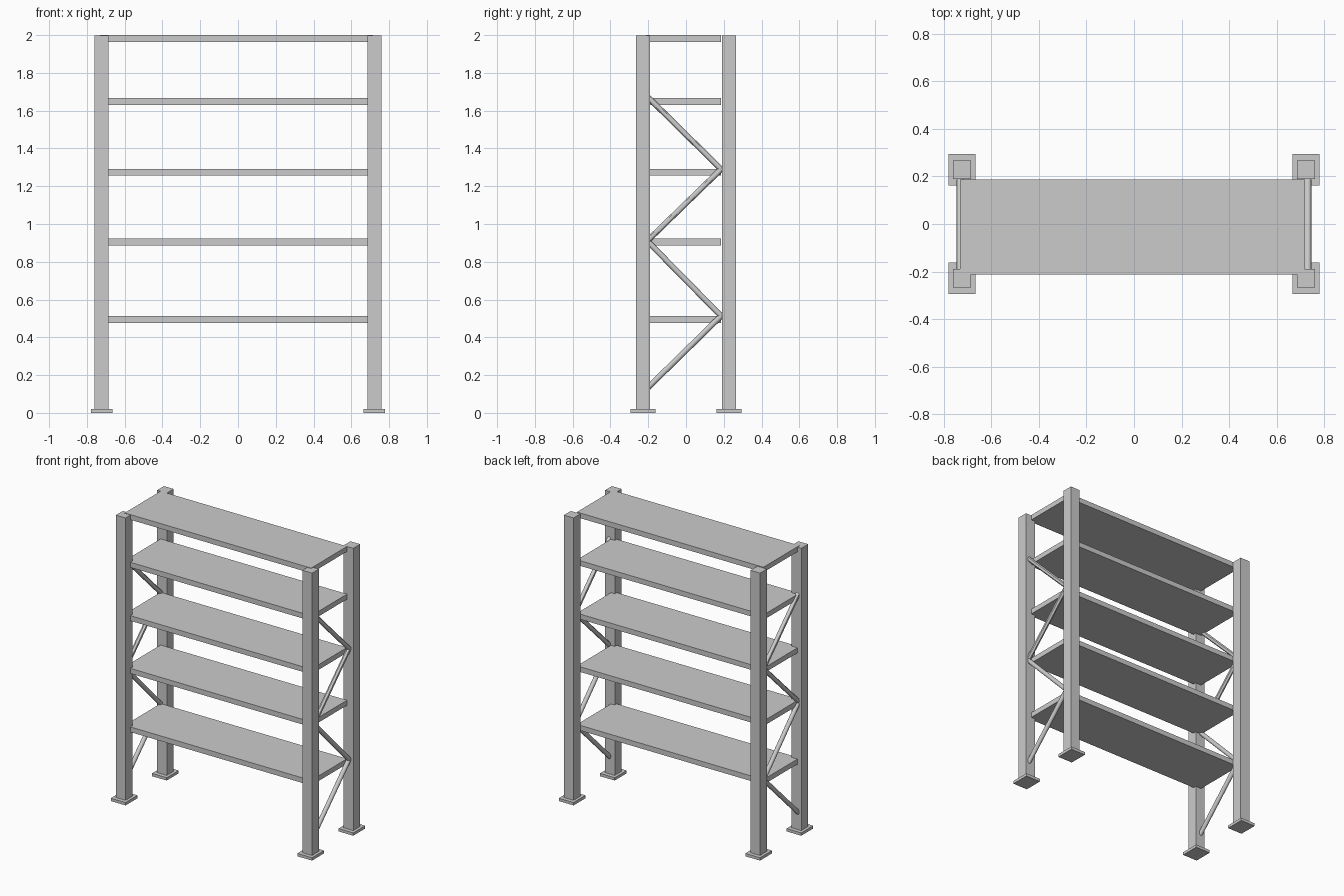
import bpy
from mathutils import Vector

if "Cube" in bpy.data.objects:
    bpy.data.objects.remove(bpy.data.objects["Cube"])


def box(name, x0, x1, y0, y1, z0, z1):
    bpy.ops.mesh.primitive_cube_add(size=1, location=((x0 + x1) / 2, (y0 + y1) / 2, (z0 + z1) / 2))
    ob = bpy.context.object
    ob.name = name
    ob.scale = (x1 - x0, y1 - y0, z1 - z0)
    bpy.ops.object.transform_apply(location=False, rotation=False, scale=True)
    return ob


def rod(name, a, b, radius):
    a, b = Vector(a), Vector(b)
    d = b - a
    bpy.ops.mesh.primitive_cylinder_add(vertices=12, radius=radius, depth=d.length, location=(a + b) / 2)
    ob = bpy.context.object
    ob.name = name
    ob.rotation_euler = d.to_track_quat('Z', 'Y').to_euler()
    bpy.ops.object.shade_smooth_by_angle()
    return ob


# Corner posts with square foot plates
POST_X, POST_Y = 0.7225, 0.228
for sx, side in ((-1, "left"), (1, "right")):
    for sy, end in ((-1, "front"), (1, "back")):
        x, y = sx * POST_X, sy * POST_Y
        box(f"post_{end}_{side}", x - 0.0375, x + 0.0375, y - 0.038, y + 0.038, 0.01, 1.997)
        box(f"foot_{end}_{side}", x - 0.057, x + 0.057, y - 0.066, y + 0.066, 0, 0.02)

# Shelf boards
for i, top in enumerate((0.513, 0.923, 1.292, 1.666, 2.0)):
    box(f"shelf_{i + 1}", -0.73, 0.715, -0.212, 0.186, top - 0.036, top)

# Zigzag bracing at each end
nodes = [(-0.205, 0.13), (0.186, 0.513), (-0.205, 0.91), (0.186, 1.29), (-0.205, 1.675)]
for x, side in ((-0.73, "left"), (0.73, "right")):
    for i, (a, b) in enumerate(zip(nodes, nodes[1:])):
        rod(f"brace_{side}_{i + 1}", (x, *a), (x, *b), 0.015)
